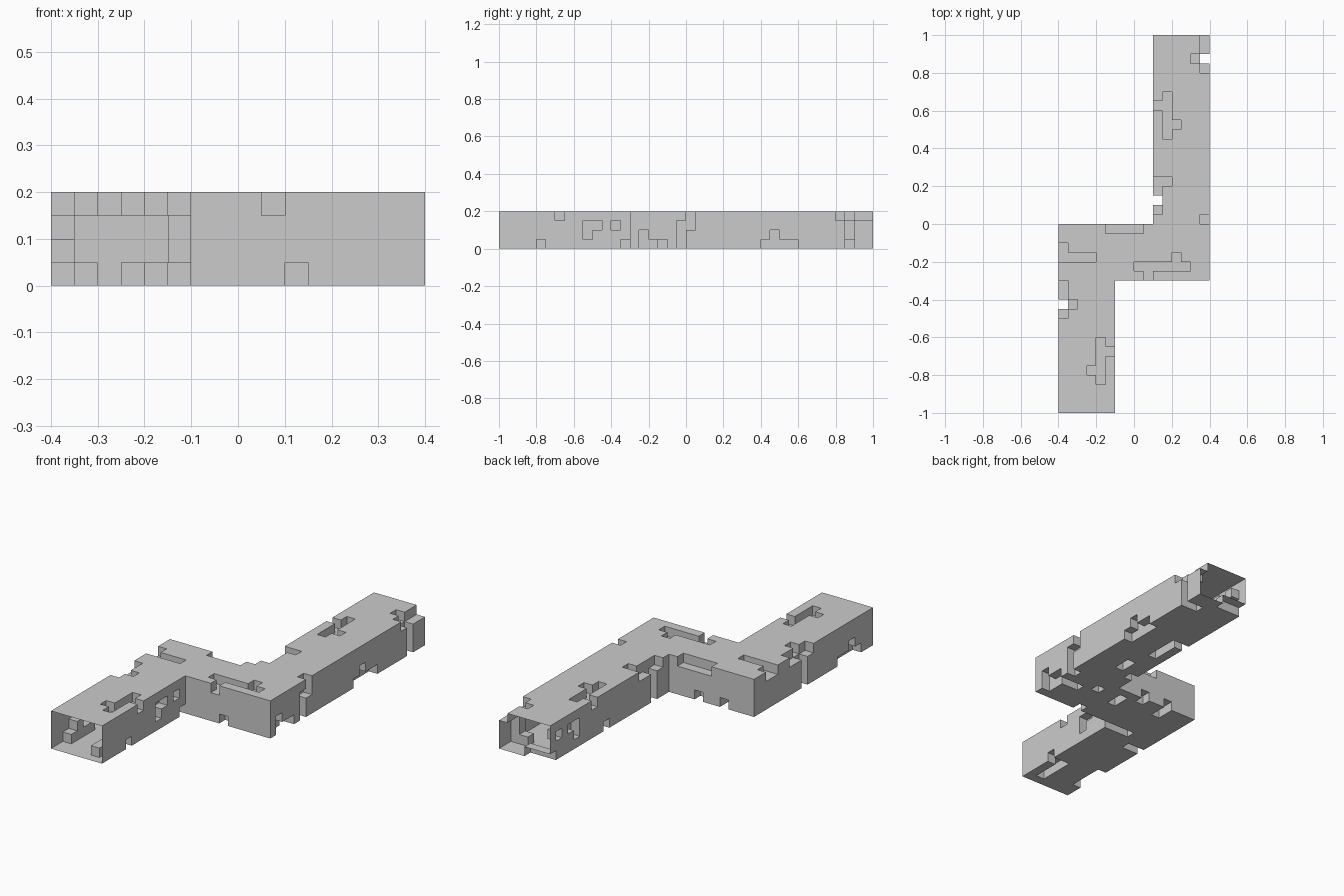
import bpy
import bmesh

if "Cube" in bpy.data.objects:
    bpy.data.objects.remove(bpy.data.objects["Cube"])

U = 0.05   # size of one grid cell


def cells(x0, x1, y0, y1, z0=0, z1=4):
    return {(x, y, z) for x in range(x0, x1)
            for y in range(y0, y1) for z in range(z0, z1)}


def union(boxes):
    return set().union(*(cells(*b) for b in boxes))


def mirror_leg(s):
    # mirrored in x and moved along y to the far end
    return {(-1 - x, y + 26, z) for x, y, z in s}


# Blocks that intrude into the straight leg
leg_blocks = union([
    # ceiling
    (-4, -3, -17, -12, 3, 4), (-5, -4, -16, -15, 3, 4), (-3, -2, -14, -13, 3, 4),
    (-8, -7, -10, -6, 3, 4), (-7, -6, -9, -8, 3, 4),
    # full height pillar and outer wall
    (-8, -7, -9, -8), (-8, -7, -18, -14, 0, 1), (-8, -7, -17, -16, 1, 2),
    # inner wall
    (-3, -2, -16, -15, 0, 1), (-3, -2, -11, -10, 1, 3), (-3, -2, -10, -9, 2, 3),
    (-3, -2, -8, -7, 2, 3), (-3, -2, -7, -6, 0, 1),
    # floor
    (-4, -3, -19, -15, 0, 1), (-5, -3, -7, -6, 0, 1), (-7, -6, -9, -8, 0, 1),
])

# Blocks that intrude into the double bend
bend_blocks = union([
    # ceiling
    (-3, 1, -1, 0, 3, 4), (-8, -7, -3, -2, 3, 4), (-8, -4, -4, -3, 3, 4),
    (0, 6, -5, -4, 3, 4), (4, 5, -4, -3, 3, 4), (1, 2, -6, -5, 3, 4),
    (2, 4, 4, 5, 3, 4), (2, 3, 1, 4, 3, 4),
    # pillar and walls
    (2, 3, 2, 3), (7, 8, -5, -4, 0, 2), (7, 8, -4, -2, 0, 1),
    (7, 8, -1, 0, 0, 3), (7, 8, 0, 1, 2, 4), (2, 3, -6, -5, 0, 1),
    # floor
    (5, 7, -3, -2, 0, 1), (3, 4, -2, -1, 0, 1), (0, 1, -3, -1, 0, 1),
    (-2, -1, -1, 0, 0, 1), (-5, -4, -2, 0, 0, 1), (4, 5, 3, 5, 0, 1),
])

# Open space of each corridor part
leg = cells(-8, -2, -20, -6) - leg_blocks
parts = {
    "entry_corridor": leg,
    "bend_corridor": (cells(-8, 8, -6, 0) - cells(-2, 2, 0, 1) | cells(2, 8, 0, 6)) - bend_blocks,
    "exit_corridor": mirror_leg(leg),
}
# the bend is only as wide as the entry leg below and exit leg above
space = set().union(*parts.values())


def build_shell(name, own):
    """Single-sheet walls around the open cells; corridor ends stay open."""
    bm = bmesh.new()
    verts = {}

    def vert(p):
        if p not in verts:
            verts[p] = bm.verts.new([c * U for c in p])
        return verts[p]

    for c in sorted(own):
        for axis in range(3):
            for side in (0, 1):
                n = list(c)
                n[axis] += 2 * side - 1
                if tuple(n) in space or not -20 <= n[1] < 20:
                    continue
                a, b = (axis + 1) % 3, (axis + 2) % 3
                quad = []
                for da, db in ((0, 0), (1, 0), (1, 1), (0, 1)):
                    p = list(c)
                    p[axis] += side
                    p[a] += da
                    p[b] += db
                    quad.append(vert(tuple(p)))
                bm.faces.new(quad if side else quad[::-1])
    me = bpy.data.meshes.new(name)
    bm.to_mesh(me)
    bm.free()
    ob = bpy.data.objects.new(name, me)
    bpy.context.collection.objects.link(ob)


for part_name, part_cells in parts.items():
    build_shell(part_name, part_cells)
